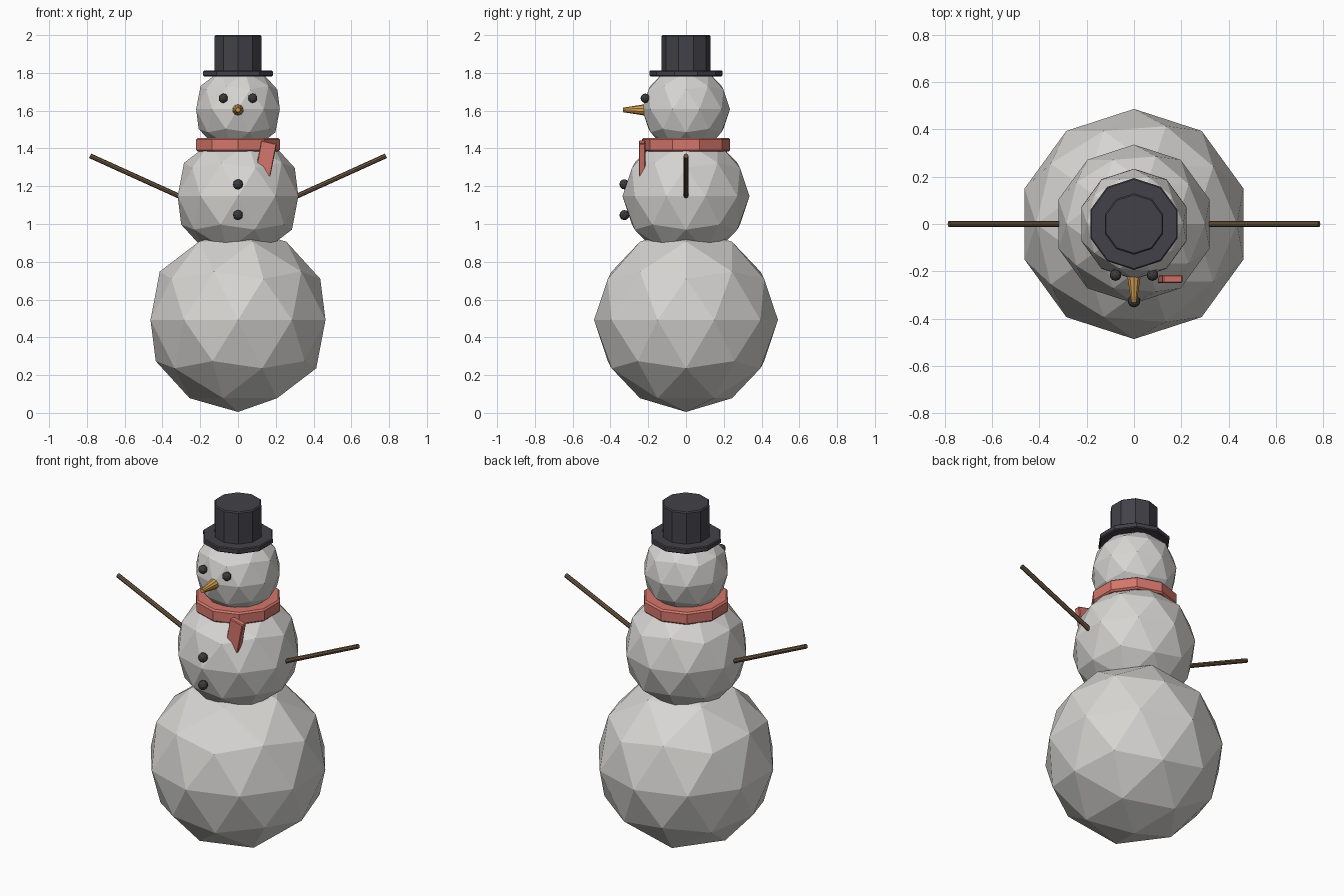
import bpy, bmesh
from mathutils import Matrix, Vector

if "Cube" in bpy.data.objects:
    bpy.data.objects.remove(bpy.data.objects["Cube"])


def material(name, rgb):
    m = bpy.data.materials.new(name)
    m.use_nodes = True
    m.diffuse_color = (*rgb, 1)
    m.node_tree.nodes["Principled BSDF"].inputs["Base Color"].default_value = (*rgb, 1)
    return m


SNOW = material("snow", (0.68, 0.67, 0.65))
HAT = material("hat_black", (0.055, 0.053, 0.065))
COAL = material("coal", (0.046, 0.046, 0.05))
WOOL = material("scarf_red", (0.66, 0.18, 0.145))
CARROT = material("carrot_orange", (0.66, 0.35, 0.08))
WOOD = material("twig_brown", (0.155, 0.098, 0.055))


def add(name, bm, mat, bevel=0):
    """Turn a bmesh into a flat-shaded object, with optional bevelled rims."""
    bmesh.ops.recalc_face_normals(bm, faces=bm.faces)
    mesh = bpy.data.meshes.new(name)
    bm.to_mesh(mesh)
    bm.free()
    mesh.materials.append(mat)
    ob = bpy.data.objects.new(name, mesh)
    bpy.context.collection.objects.link(ob)
    if bevel:
        mod = ob.modifiers.new("rim", "BEVEL")
        mod.width, mod.segments = bevel, 1
        mod.limit_method, mod.angle_limit = "ANGLE", 1.0
    return ob


def ball(name, centre, radius, mat):
    bm = bmesh.new()
    bmesh.ops.create_icosphere(bm, subdivisions=2, radius=radius,
                               matrix=Matrix.Translation(centre))
    return add(name, bm, mat)


def rod(name, start, end, r1, r2, sides, mat, bevel=0):
    """Cylinder or cone running from start to end."""
    a, b = Vector(start), Vector(end)
    turn = (b - a).to_track_quat("Z", "Y").to_matrix().to_4x4()
    if abs((b - a).normalized().z) > 0.999:
        turn = Matrix.Identity(4)
    bm = bmesh.new()
    bmesh.ops.create_cone(bm, cap_ends=True, segments=sides, radius1=r1, radius2=r2,
                          depth=(b - a).length,
                          matrix=Matrix.Translation((a + b) / 2) @ turn)
    return add(name, bm, mat, bevel)


# Snowballs
ball("body_bottom", (0, 0, 0.492), 0.487, SNOW)
ball("body_middle", (0, 0, 1.147), 0.336, SNOW)
ball("head", (0, 0, 1.608), 0.233, SNOW)

# Hat
rod("hat_brim", (0, 0, 1.782), (0, 0, 1.813), 0.194, 0.194, 10, HAT, 0.005)
rod("hat_crown", (0, 0, 1.80), (0, 0, 2.0), 0.13, 0.13, 10, HAT, 0.006)

# Scarf band and hanging tail
rod("scarf_band", (0, 0, 1.383), (0, 0, 1.456), 0.234, 0.234, 10, WOOL, 0.009)
bm = bmesh.new()
outline = [(0.122, 1.443), (0.205, 1.424), (0.17, 1.246), (0.097, 1.3)]
tail = bm.faces.new([bm.verts.new((x, -0.25, z)) for x, z in outline])
ext = bmesh.ops.extrude_face_region(bm, geom=[tail])["geom"]
bmesh.ops.translate(bm, vec=(0, 0.035, 0),
                    verts=[v for v in ext if isinstance(v, bmesh.types.BMVert)])
add("scarf_tail", bm, WOOL, 0.004)

# Face
rod("nose", (0, -0.18, 1.604), (0, -0.333, 1.604), 0.036, 0.012, 10, CARROT)

# Eyes and arms on both sides
for side, s in (("left", 1), ("right", -1)):
    ball(side + "_eye", (s * 0.078, -0.216, 1.666), 0.025, COAL)
    rod(side + "_arm", (s * 0.22, 0, 1.106), (s * 0.783, 0, 1.361), 0.013, 0.013, 8, WOOD)

# Buttons
for name, z in (("upper_button", 1.21), ("lower_button", 1.047)):
    ball(name, (0, -0.326, z), 0.027, COAL)
